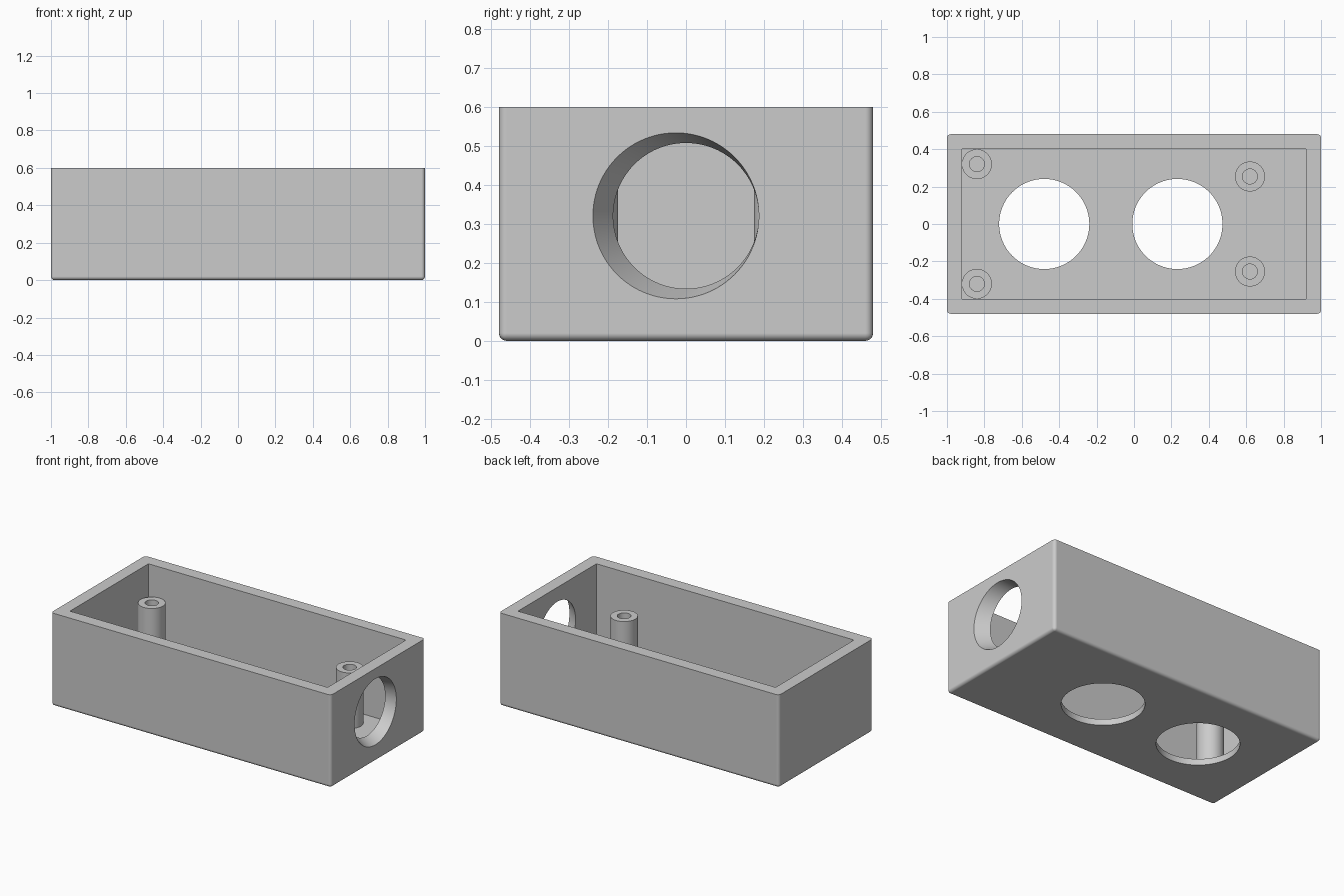
import bpy, bmesh, math

old = bpy.data.objects.get("Cube")
if old:
    bpy.data.objects.remove(old, do_unlink=True)

HALF_X, HALF_Y, HEIGHT = 1.0, 0.48, 0.6
WALL, FLOOR, ROUND = 0.08, 0.04, 0.02

grey = bpy.data.materials.new("plain grey")
grey.use_nodes = True
colour = (0.6, 0.6, 0.6, 1)
grey.diffuse_color = colour
grey.node_tree.nodes["Principled BSDF"].inputs["Base Color"].default_value = colour


def make_object(name, bm):
    bmesh.ops.recalc_face_normals(bm, faces=bm.faces)
    mesh = bpy.data.meshes.new(name)
    bm.to_mesh(mesh)
    bm.free()
    mesh.materials.append(grey)
    obj = bpy.data.objects.new(name, mesh)
    bpy.context.collection.objects.link(obj)
    return obj


def block(bm, half_x, half_y, z0, z1):
    verts = bmesh.ops.create_cube(bm, size=1)["verts"]
    for v in verts:
        v.co.x *= 2 * half_x
        v.co.y *= 2 * half_y
        v.co.z = z1 if v.co.z > 0 else z0


def loft(bm, rings, capped=True):
    """Skin a list of point rings, optionally closing both ends."""
    loops = [[bm.verts.new(p) for p in ring] for ring in rings]
    n = len(loops[0])
    for a, b in zip(loops, loops[1:]):
        for i in range(n):
            j = (i + 1) % n
            bm.faces.new((a[i], a[j], b[j], b[i]))
    if capped:
        bm.faces.new(loops[0])
        bm.faces.new(loops[-1])


def circle(radius, n):
    return [(radius * math.cos(math.tau * i / n), radius * math.sin(math.tau * i / n))
            for i in range(n)]


def select_only(obj):
    bpy.ops.object.select_all(action="DESELECT")
    obj.select_set(True)
    bpy.context.view_layer.objects.active = obj


def cut(target, bm):
    cutter = make_object("cutter", bm)
    cutter.hide_render = True
    mod = target.modifiers.new("cut", "BOOLEAN")
    mod.operation = "DIFFERENCE"
    mod.solver = "EXACT"
    mod.object = cutter
    select_only(target)
    bpy.ops.object.modifier_apply(modifier=mod.name)
    bpy.data.objects.remove(cutter, do_unlink=True)


# Outer block, rounded everywhere except around the top rim
bm = bmesh.new()
block(bm, HALF_X, HALF_Y, 0, HEIGHT)
edges = [e for e in bm.edges if min(v.co.z for v in e.verts) < HEIGHT / 2]
bmesh.ops.bevel(bm, geom=edges, offset=ROUND, segments=5, profile=0.5, affect="EDGES")
case = make_object("case", bm)

# Open cavity
bm = bmesh.new()
block(bm, HALF_X - WALL, HALF_Y - WALL, FLOOR, HEIGHT + 0.2)
cut(case, bm)

# Two round openings in the floor
for x in (-0.48, 0.232):
    bm = bmesh.new()
    loft(bm, [[(x + a, b, z) for a, b in circle(0.241, 96)] for z in (-0.1, 0.15)])
    cut(case, bm)

# Skewed, tapered opening in the end wall
bm = bmesh.new()
rings = []
for t in (-0.3, 1.3):
    radius = 0.187 + 0.026 * t
    rings.append([(HALF_X - WALL + WALL * t, a - 0.026 * t, 0.321 + b)
                  for a, b in circle(radius, 96)])
loft(bm, rings)
cut(case, bm)

# Hollow screw posts standing on the floor
posts = []
for end, x, y in (("left", 0.62, 0.254), ("right", -0.84, 0.32)):
    for side, sign in (("back", 1), ("front", -1)):
        bm = bmesh.new()
        profile = ((0.08, FLOOR), (0.08, 0.4), (0.04, 0.4), (0.04, FLOOR))
        loft(bm, [[(x + a, sign * y + b, z) for a, b in circle(r, 48)]
                  for r, z in profile], capped=False)
        posts.append(make_object(f"{side}_{end}_post", bm))

for obj in [case] + posts:
    select_only(obj)
    bpy.ops.object.shade_smooth_by_angle(angle=math.radians(30))
weighted = case.modifiers.new("flat sides", "WEIGHTED_NORMAL")
weighted.keep_sharp = True
